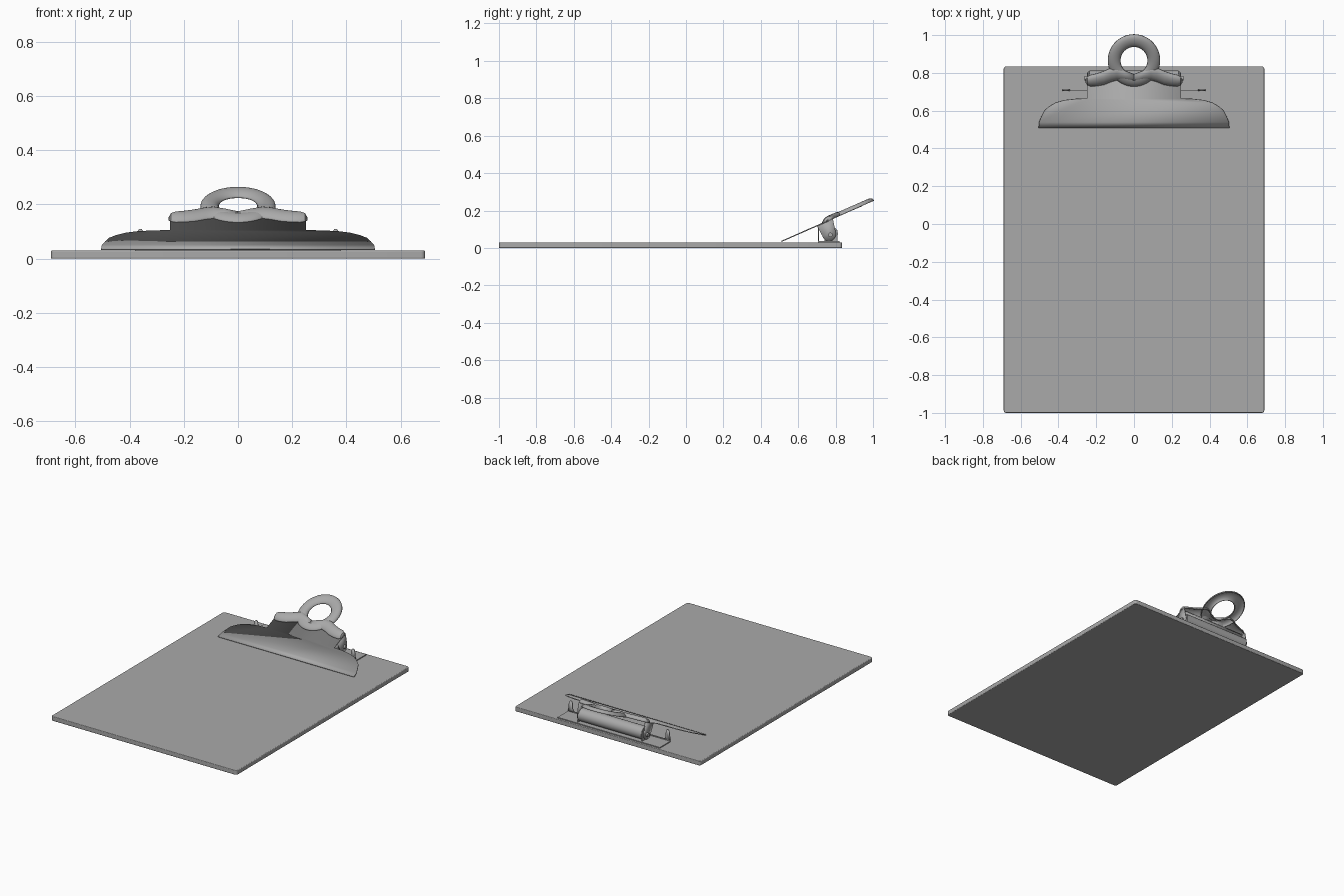
import bpy, bmesh, math
from mathutils import Vector

cube = bpy.data.objects.get("Cube")
if cube:
    bpy.data.objects.remove(cube, do_unlink=True)

GREY = (0.4, 0.4, 0.4, 1)
grey = bpy.data.materials.new("plain_grey")
grey.use_nodes = True
grey.diffuse_color = GREY
grey.node_tree.nodes["Principled BSDF"].inputs["Base Color"].default_value = GREY


def slope(y):
    """Height of the tilted clip sheet at depth y."""
    return 0.035 + (y - 0.51) * 0.44


def finish(name, bm, thickness=0, bevel=0):
    bmesh.ops.recalc_face_normals(bm, faces=bm.faces)
    mesh = bpy.data.meshes.new(name)
    bm.to_mesh(mesh)
    bm.free()
    mesh.materials.append(grey)
    ob = bpy.data.objects.new(name, mesh)
    bpy.context.collection.objects.link(ob)
    if thickness:
        mod = ob.modifiers.new("thickness", 'SOLIDIFY')
        mod.thickness = thickness
        mod.offset = 0
    if bevel:
        mod = ob.modifiers.new("soft_edges", 'BEVEL')
        mod.width = bevel
        mod.segments = 3
        mod.limit_method = 'ANGLE'
    bpy.ops.object.select_all(action='DESELECT')
    ob.select_set(True)
    bpy.context.view_layer.objects.active = ob
    bpy.ops.object.shade_smooth_by_angle(angle=math.radians(35))
    return ob


def sheet(name, points, thickness):
    bm = bmesh.new()
    bm.faces.new([bm.verts.new(p) for p in points])
    return finish(name, bm, thickness)


def box(name, low, high, bevel=0):
    bm = bmesh.new()
    bmesh.ops.create_cube(bm, size=1)
    low, high = Vector(low), Vector(high)
    for v in bm.verts:
        v.co = (low + high) / 2 + v.co * (high - low)
    return finish(name, bm, 0, bevel)


def rod(name, x0, x1, y, z, radius, sides=32):
    """Cylinder lying along x."""
    bm = bmesh.new()
    bmesh.ops.create_cone(bm, cap_ends=True, segments=sides, radius1=radius,
                          radius2=radius, depth=abs(x1 - x0))
    for v in bm.verts:
        v.co = ((x0 + x1) / 2 + v.co.z, y + v.co.x, z + v.co.y)
    return finish(name, bm)


def shell(name, rows, closed=False):
    """Skin between rows of points."""
    bm = bmesh.new()
    grid = [[bm.verts.new(p) for p in row] for row in rows]
    pairs = list(zip(grid, grid[1:]))
    if closed:
        pairs.append((grid[-1], grid[0]))
    for a, b in pairs:
        for i in range(len(a) - 1):
            bm.faces.new((a[i], a[i + 1], b[i + 1], b[i]))
    return finish(name, bm, 0.006)


# Board with rounded corners
bm = bmesh.new()
outline = []
for cx, cy, start in ((0.675, 0.82, 0), (-0.675, 0.82, 90),
                      (-0.675, -0.985, 180), (0.675, -0.985, 270)):
    for k in range(6):
        a = math.radians(start + k * 18)
        outline.append((cx + 0.015 * math.cos(a), cy + 0.015 * math.sin(a), 0))
base = bm.faces.new([bm.verts.new(p) for p in outline])
top = bmesh.ops.extrude_face_region(bm, geom=[base])["geom"]
bmesh.ops.translate(bm, vec=(0, 0, 0.03),
                    verts=[g for g in top if isinstance(g, bmesh.types.BMVert)])
finish("board", bm, 0, 0.004)

# Mounting plate with a raised front lip
box("mounting_plate", (-0.38, 0.705, 0.029), (0.38, 0.82, 0.036))
box("mounting_lip", (-0.38, 0.705, 0.03), (0.38, 0.711, 0.042))

# Jaw and neck, one tilted sheet
half = [(0.505, 0.51), (0.502, 0.54), (0.49, 0.57), (0.475, 0.6), (0.45, 0.622),
        (0.415, 0.642), (0.37, 0.655), (0.31, 0.662), (0.25, 0.664), (0.25, 0.765)]
full = half + [(-x, y) for x, y in reversed(half)]
sheet("clip_jaw", [(x, y, slope(y)) for x, y in full], 0.006)

# Lever ring, a domed stamping
STEPS = 10
rows = []
for k in range(48):
    a = math.tau * k / 48
    row = []
    for i in range(STEPS + 1):
        t = math.pi * i / STEPS
        r = 0.105 + 0.031 * math.cos(t)
        y = 0.866 + r * math.sin(a)
        row.append((r * math.cos(a), y, slope(y) + 0.02 * math.sin(t)))
    rows.append(row)
shell("lever_ring", rows, True)

# Lever arms, half pipes with rounded ends: x, centre y, half width
path = [(0, 0.769, 0.022), (0.05, 0.785, 0.025), (0.09, 0.797, 0.034),
        (0.12, 0.79, 0.035), (0.16, 0.773, 0.034), (0.2, 0.763, 0.031),
        (0.23, 0.759, 0.028), (0.245, 0.758, 0.021), (0.254, 0.757, 0.006)]
for side, sx in (("left", 1), ("right", -1)):
    rows = []
    for x, yc, w in path:
        row = []
        for i in range(STEPS + 1):
            t = math.pi * i / STEPS
            y = yc + w * math.cos(t)
            row.append((sx * x, y, slope(y) + 0.024 * math.sin(t) * min(1, w / 0.025)))
        rows.append(row)
    shell(side + "_lever_arm", rows)

    # Cheek folded down from the neck, rounded around the pivot
    cheek = [(0.7, slope(0.7)), (0.785, slope(0.785))]
    for k in range(9):
        a = math.radians(10 - k * 22)
        cheek.append((0.765 + 0.037 * math.cos(a), 0.073 + 0.037 * math.sin(a)))
    sheet(side + "_cheek", [(sx * 0.247, y, z) for y, z in cheek], 0.006)
    rod(side + "_rivet", sx * 0.24, sx * 0.262, 0.772, 0.07, 0.012, 16)

    # Pointed stop tab and spring bracket on the mounting plate
    tab = [(0.335, 0.036), (0.38, 0.036), (0.372, 0.1), (0.365, 0.109),
           (0.355, 0.109), (0.348, 0.1), (0.346, 0.06)]
    sheet(side + "_stop_tab", [(sx * x, 0.708, z) for x, z in tab], 0.006)
    box(side + "_bracket", (sx * 0.236, 0.74, 0.034), (sx * 0.241, 0.81, 0.095))

# Spring barrel
rod("spring_barrel", -0.235, 0.235, 0.77, 0.075, 0.042)
